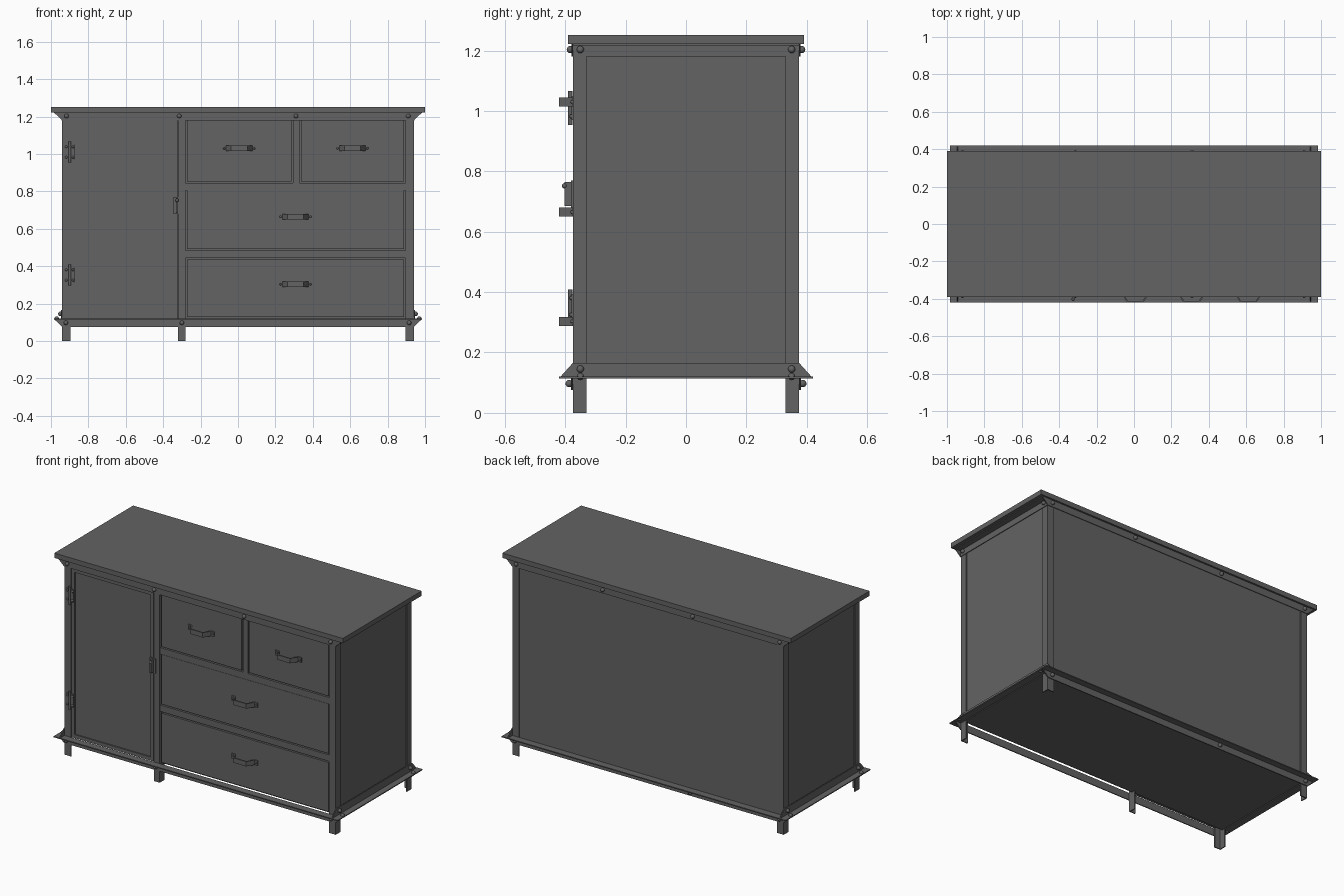
import bpy, bmesh, math
from mathutils import Matrix, Vector

cube = bpy.data.objects.get("Cube")
if cube:
    bpy.data.objects.remove(cube, do_unlink=True)

steel = bpy.data.materials.new("dark grey steel")
steel.use_nodes = True
GREY = (0.125, 0.125, 0.125, 1)
steel.diffuse_color = GREY
bsdf = next(n for n in steel.node_tree.nodes if n.type == 'BSDF_PRINCIPLED')
bsdf.inputs["Base Color"].default_value = GREY
bsdf.inputs["Roughness"].default_value = 0.6


def finish(name, bm, smooth=False):
    bmesh.ops.recalc_face_normals(bm, faces=bm.faces)
    me = bpy.data.meshes.new(name)
    for f in bm.faces:
        f.smooth = smooth
    bm.to_mesh(me)
    bm.free()
    me.materials.append(steel)
    ob = bpy.data.objects.new(name, me)
    bpy.context.collection.objects.link(ob)
    return ob


def add_box(bm, x0, x1, y0, y1, z0, z1):
    size = Matrix.Diagonal((abs(x1 - x0), abs(y1 - y0), abs(z1 - z0), 1))
    mid = Matrix.Translation(((x0 + x1) / 2, (y0 + y1) / 2, (z0 + z1) / 2))
    bmesh.ops.create_cube(bm, size=1, matrix=mid @ size)


def boxes(name, *specs):
    bm = bmesh.new()
    for s in specs:
        add_box(bm, *s)
    return finish(name, bm)


def prism(name, points, offset):
    """Extrude a flat outline of 3D points by an offset vector."""
    bm = bmesh.new()
    face = bm.faces.new([bm.verts.new(p) for p in points])
    ext = bmesh.ops.extrude_face_region(bm, geom=[face])
    verts = [v for v in ext["geom"] if isinstance(v, bmesh.types.BMVert)]
    bmesh.ops.translate(bm, verts=verts, vec=Vector(offset))
    return finish(name, bm)


def bolts(name, places, radius=0.012):
    bm = bmesh.new()
    for p in places:
        bmesh.ops.create_uvsphere(bm, u_segments=12, v_segments=8, radius=radius,
                                  matrix=Matrix.Translation(p))
    return finish(name, bm, True)


W, D, T, F = 0.94, 0.375, 0.006, 0.045   # half width, half depth, plate, flange
BOT, TOP = 0.12, 1.18                    # front opening heights
MID0, MID1 = -0.32, -0.28                # middle post

# Top slab and recessed carcass
boxes("top_slab", (-1, 1, -0.39, 0.39, 1.222, 1.252))
boxes("carcass", (-W + T, W - T, -0.35, D - T, 0.114, 1.222))

# Corner posts of angle iron that run down into the legs
for sx, xn in ((-1, "right"), (1, "left")):
    for sy, yn in ((-1, "front"), (1, "back")):
        boxes(f"{yn}_{xn}_post",
              (sx * W, sx * (W - F), sy * D, sy * (D - T), 0, 1.222),
              (sx * W, sx * (W - T), sy * D, sy * (D - F), 0, 1.222))
boxes("middle_post", (MID0, MID1, -D, -D + T, 0, TOP),
      (MID1 - T, MID1, -D, -D + F, 0, TOP))

# Front and back rails: mitred vertical flanges with outward ledges
for s, n in ((-1, "front"), (1, "back")):
    y = s * D
    prism(f"{n}_base_rail", [(-0.985, y, BOT), (0.985, y, BOT),
                             (W, y, 0.075), (-W, y, 0.075)], (0, s * T, 0))
    prism(f"{n}_base_ledge", [(-W, y, BOT), (W, y, BOT), (0.985, s * 0.42, BOT),
                              (-0.985, s * 0.42, BOT)], (0, 0, -T))
    prism(f"{n}_top_rail", [(-0.985, y, 1.222), (0.985, y, 1.222),
                            (W, y, TOP), (-W, y, TOP)], (0, s * 0.004, 0))
    bolts(f"{n}_rail_bolts",
          [(x, s * (D + 0.008), 1.203) for x in (-0.917, -0.314, 0.31, 0.91)] +
          [(x, s * (D + 0.012), 0.097) for x in (-0.92, -0.30, 0.915)])

# Side rails: upright base flange with an outward ledge, plain top flange
for s, n in ((-1, "right"), (1, "left")):
    x = s * W
    prism(f"{n}_base_rail", [(x, -0.42, 0.115), (x, 0.42, 0.115),
                             (x, D, 0.165), (x, -D, 0.165)], (s * T, 0, 0))
    prism(f"{n}_base_ledge", [(x, -D, BOT), (x, D, BOT), (s * 0.985, 0.42, BOT),
                              (s * 0.985, -0.42, BOT)], (0, 0, -T))
    boxes(f"{n}_top_rail", (x, s * (W + 0.004), -D, D, TOP, 1.222),
          (x, s * 0.98, -D, D, 1.217, 1.222))
    bolts(f"{n}_rail_bolts", [(s * (W + dx), sy * 0.35, z) for sy in (-1, 1)
                              for dx, z in ((0.01, 0.145), (0.03, 0.12), (0.008, 1.203))])

# Door: slim frame around a recessed panel
dx0, dx1, fw = -0.895, MID0 - 0.004, 0.022
boxes("door_frame",
      (dx0, dx0 + fw, -0.372, -0.345, BOT, TOP), (dx1 - fw, dx1, -0.372, -0.345, BOT, TOP),
      (dx0 + fw, dx1 - fw, -0.372, -0.345, BOT, BOT + fw),
      (dx0 + fw, dx1 - fw, -0.372, -0.345, TOP - fw, TOP))
boxes("door_panel", (dx0 + fw, dx1 - fw, -0.364, -0.345, BOT + fw, TOP - fw))

# Hinges: two leaves, a long pin and four rivets each
for n, z in (("upper", 1.01), ("lower", 0.353)):
    boxes(f"{n}_hinge_leaves", (-0.925, -0.875, -0.379, -0.37, z - 0.04, z + 0.04))
    bm = bmesh.new()
    bmesh.ops.create_cone(bm, cap_ends=True, segments=12, radius1=0.007, radius2=0.007,
                          depth=0.112, matrix=Matrix.Translation((-0.9, -0.383, z)))
    finish(f"{n}_hinge_pin", bm)
    bolts(f"{n}_hinge_rivets", [(-0.9 + a, -0.379, z + b) for a in (-0.018, 0.018)
                                for b in (-0.028, 0.028)], 0.007)

# Door latch
boxes("latch", (-0.345, -0.305, -0.381, -0.37, 0.68, 0.77),
      (-0.332, -0.32, -0.402, -0.38, 0.685, 0.765))
bolts("latch_knob", [(-0.326, -0.402, 0.752)], 0.009)

# Dividers between the drawers
boxes("drawer_dividers", (MID1, W - F, -0.37, -0.345, 0.445, 0.485),
      (MID1, W - F, -0.37, -0.345, 0.805, 0.845),
      (0.293, 0.328, -0.37, -0.345, 0.845, TOP))

# Drawer fronts with shadow gaps, and bent strip handles
G = 0.008
drawers = {"upper_right": (MID1, 0.293, 0.845, TOP, 1.03),
           "upper_left": (0.328, W - F, 0.845, TOP, 1.03),
           "middle": (MID1, W - F, 0.485, 0.805, 0.665),
           "lower": (MID1, W - F, BOT, 0.445, 0.303)}
for n, (x0, x1, z0, z1, hz) in drawers.items():
    top_gap = G if n == "lower" else 0.001
    boxes(f"{n}_drawer_front", (x0 + G, x1 - G, -0.37, -0.345, z0 + G, z1 - top_gap))
    cx = (x0 + x1) / 2
    outer = [(-0.09, -0.377), (-0.07, -0.377), (-0.043, -0.42),
             (0.043, -0.42), (0.07, -0.377), (0.09, -0.377)]
    inner = [(0.09, -0.37), (0.066, -0.37), (0.039, -0.412),
             (-0.039, -0.412), (-0.066, -0.37), (-0.09, -0.37)]
    prism(f"{n}_drawer_handle", [(cx + x, y, hz - 0.015) for x, y in outer + inner],
          (0, 0, 0.03))
    bolts(f"{n}_handle_rivets", [(cx + s * 0.08, -0.377, hz) for s in (-1, 1)], 0.006)
